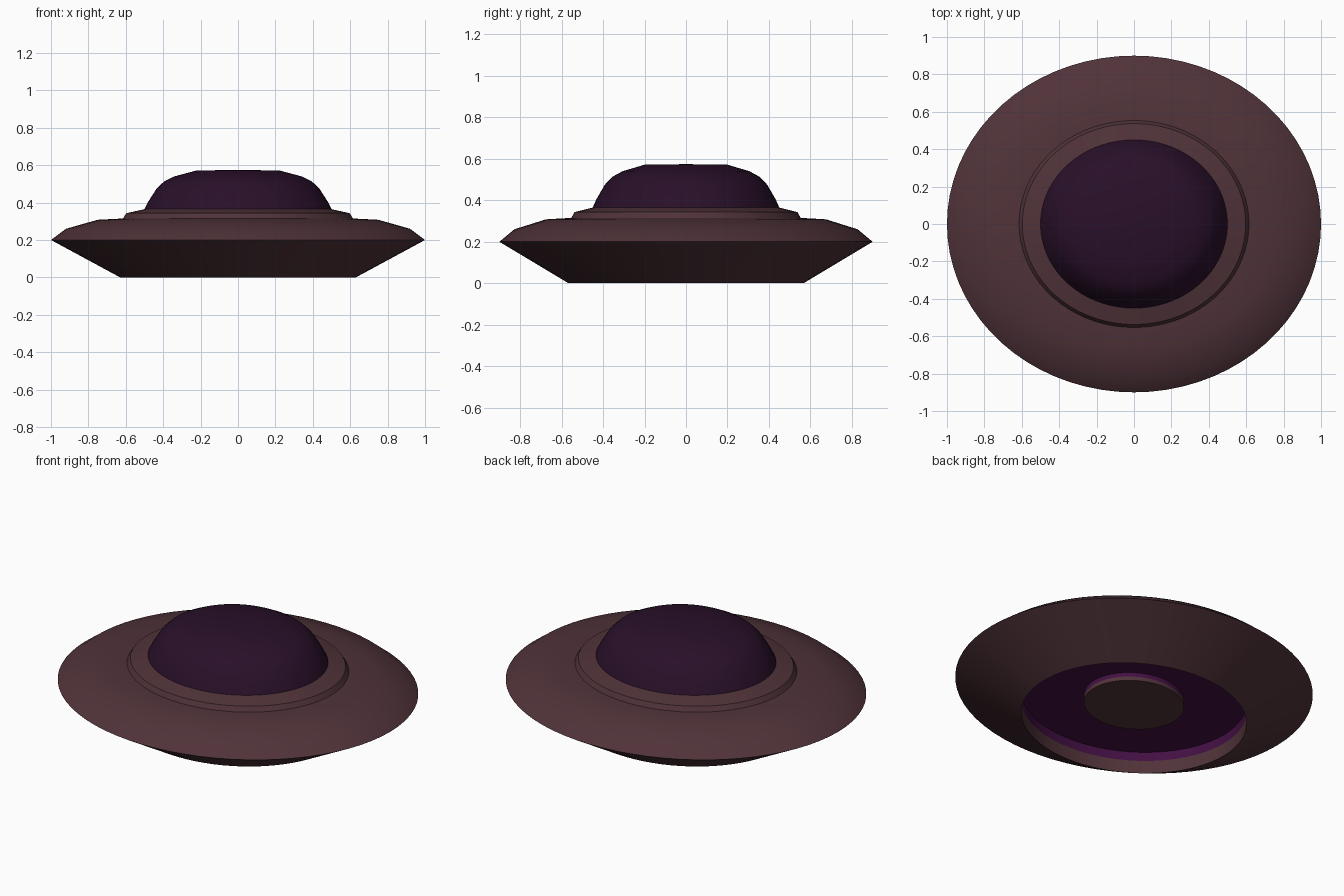
import bpy, bmesh, math

if "Cube" in bpy.data.objects:
    bpy.data.objects.remove(bpy.data.objects["Cube"])

SEG = 72
Y_SCALE = 0.9  # the saucer is slightly oval


def material(name, rgb):
    m = bpy.data.materials.new(name)
    m.diffuse_color = (*rgb, 1)
    m.use_nodes = True
    m.node_tree.nodes["Principled BSDF"].inputs["Base Color"].default_value = m.diffuse_color
    return m


brown = material("hull brown", (0.080, 0.033, 0.041))
violet = material("dome violet", (0.022, 0.0050, 0.022))
purple = material("engine purple", (0.056, 0.0050, 0.056))


def lathe(name, profile, mat):
    """Spin (radius, z) points into an oval shell; radius 0 makes a pole."""
    bm = bmesh.new()
    rings = []
    for r, z in profile:
        n = SEG if r > 0 else 1
        rings.append([bm.verts.new((r * math.cos(2 * math.pi * i / SEG),
                                    r * math.sin(2 * math.pi * i / SEG) * Y_SCALE, z))
                      for i in range(n)])
    for a, b in zip(rings, rings[1:]):
        for i in range(SEG):
            j = (i + 1) % SEG
            loop = [a[i % len(a)], a[j % len(a)], b[j % len(b)], b[i % len(b)]]
            bm.faces.new(list(dict.fromkeys(loop)))
    me = bpy.data.meshes.new(name)
    bm.to_mesh(me)
    bm.free()
    ob = bpy.data.objects.new(name, me)
    bpy.context.collection.objects.link(ob)
    me.materials.append(mat)
    bpy.ops.object.select_all(action='DESELECT')
    ob.select_set(True)
    bpy.context.view_layer.objects.active = ob
    bpy.ops.object.shade_smooth_by_angle(angle=math.radians(30))
    return ob


# Hull: inner lip, slanted underside, rim, upper deck and collar
lathe("hull", [(0.63, 0.077), (0.63, 0), (1.0, 0.2), (0.92, 0.26), (0.75, 0.308),
               (0.615, 0.315), (0.597, 0.343), (0.50, 0.365)], brown)

# Dome canopy
lathe("dome", [(0.50, 0.365), (0.48, 0.405), (0.435, 0.475), (0.395, 0.513),
               (0.34, 0.54), (0.22, 0.572), (0, 0.574)], violet)

# Recessed engine ring: central riser, ceiling and outer wall
lathe("engine_ring", [(0.28, 0.105), (0.28, 0.13), (0.63, 0.13), (0.63, 0.077)], purple)

# Central hatch below the engine ring
lathe("hatch", [(0, 0.082), (0.28, 0.082), (0.28, 0.105)], brown)
